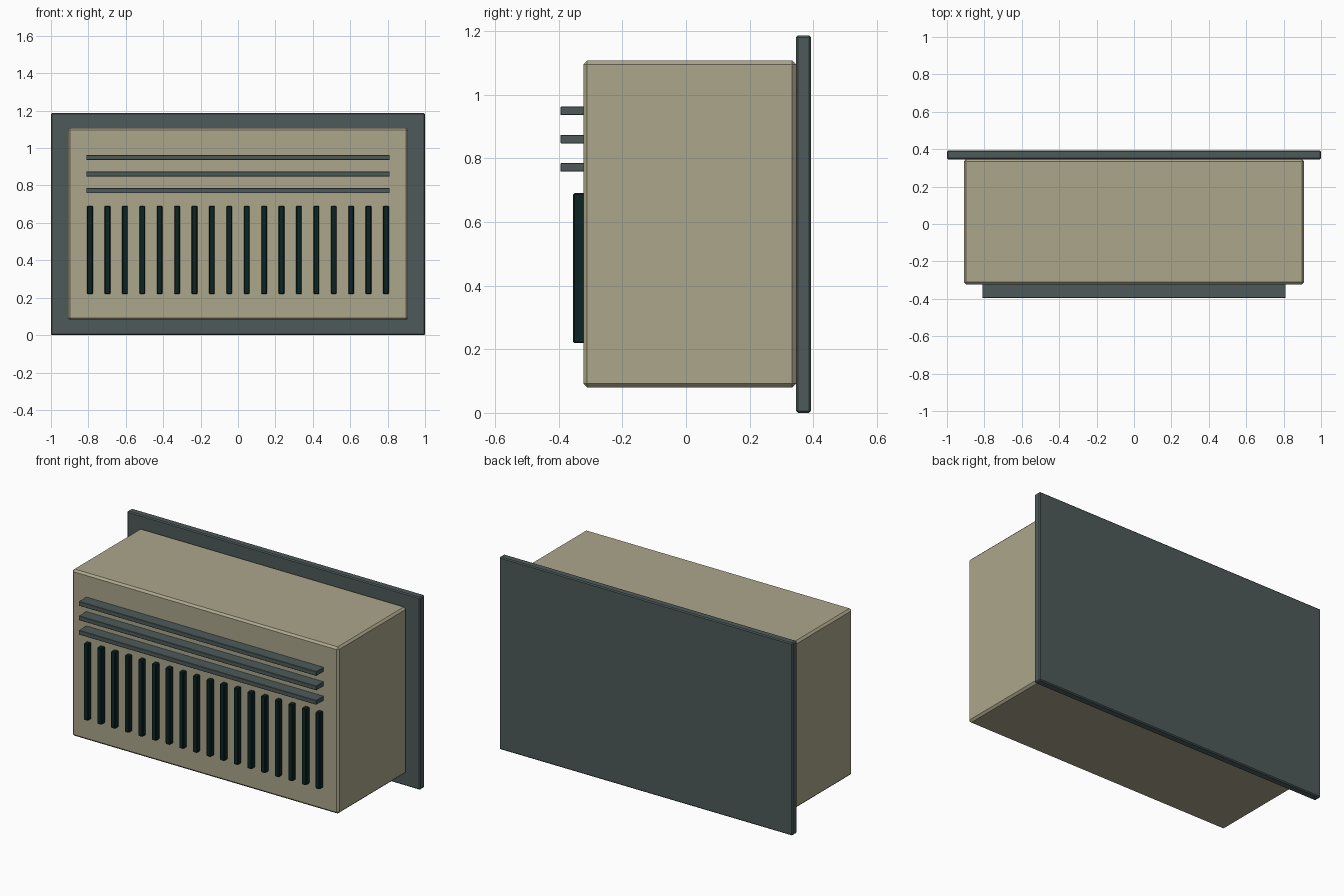
import bpy

if "Cube" in bpy.data.objects:
    bpy.data.objects.remove(bpy.data.objects["Cube"])


def material(name, rgb):
    m = bpy.data.materials.new(name)
    m.diffuse_color = (*rgb, 1.0)
    m.use_nodes = True
    m.node_tree.nodes["Principled BSDF"].inputs["Base Color"].default_value = m.diffuse_color
    return m


beige = material("warm_beige", (0.41, 0.38, 0.26))
slate = material("slate_grey", (0.076, 0.102, 0.102))
dark = material("dark_teal", (0.004, 0.018, 0.018))


def box(name, lo, hi, mat, bevel):
    """Chamfered box spanning the corners lo and hi."""
    centre = [(a + b) / 2 for a, b in zip(lo, hi)]
    bpy.ops.mesh.primitive_cube_add(size=1, location=centre)
    ob = bpy.context.object
    ob.name = name
    ob.scale = [b - a for a, b in zip(lo, hi)]
    bpy.ops.object.transform_apply(location=False, rotation=False, scale=True)
    ob.data.materials.append(mat)
    mod = ob.modifiers.new("chamfer", "BEVEL")
    mod.width = bevel
    mod.segments = 1
    return ob


# wall plate and housing
box("back_plate", (-1, 0.346, 0.003), (1, 0.393, 1.19), slate, 0.006)
box("housing", (-0.91, -0.323, 0.083), (0.91, 0.346, 1.111), beige, 0.012)

# horizontal louvres
for i in range(3):
    z = 0.775 + i * 0.089
    box(f"louvre_{i + 1}", (-0.811, -0.395, z - 0.0135), (0.811, -0.315, z + 0.0135), slate, 0.002)

# vertical grille bars
for i in range(18):
    x = -0.791 + i * 1.582 / 17
    box(f"grille_bar_{i + 1}", (x - 0.015, -0.355, 0.222), (x + 0.015, -0.315, 0.694), dark, 0.004)

# rest exactly on the ground
for ob in bpy.context.scene.objects:
    ob.location.z -= 0.003
